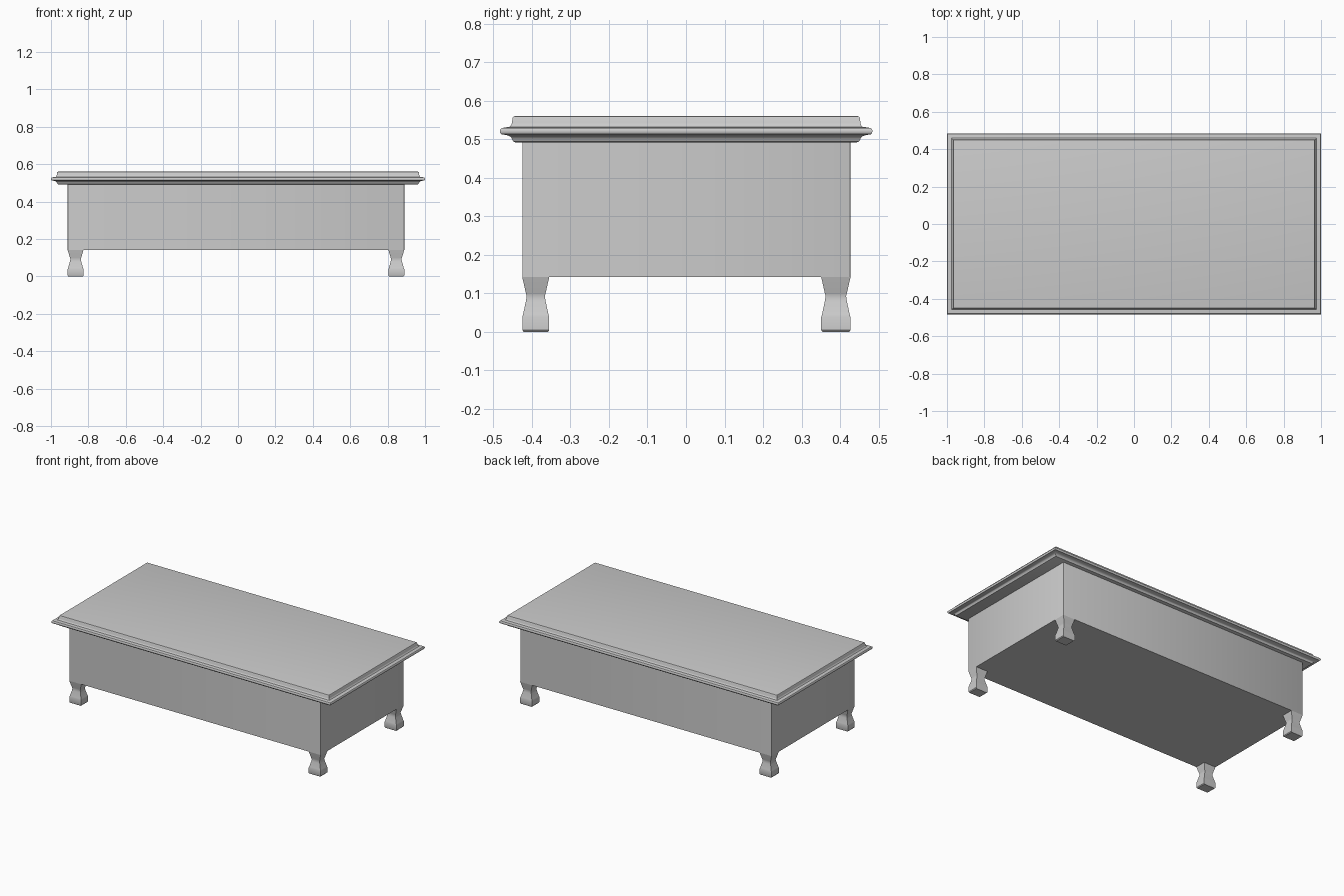
import bpy, bmesh, math

if "Cube" in bpy.data.objects:
    bpy.data.objects.remove(bpy.data.objects["Cube"])

grey = bpy.data.materials.new("plain grey")
grey.diffuse_color = (0.6, 0.6, 0.6, 1)
grey.use_nodes = True
grey.node_tree.nodes["Principled BSDF"].inputs["Base Color"].default_value = grey.diffuse_color


def loft(name, rings, bevel=0.0):
    """Closed solid from stacked rectangles (x0, x1, y0, y1, z)."""
    bm = bmesh.new()
    loops = []
    for x0, x1, y0, y1, z in rings:
        loops.append([bm.verts.new(p) for p in
                      ((x0, y0, z), (x1, y0, z), (x1, y1, z), (x0, y1, z))])
    for a, b in zip(loops, loops[1:]):
        for i in range(4):
            j = (i + 1) % 4
            bm.faces.new((a[i], a[j], b[j], b[i]))
    bm.faces.new(loops[0][::-1])
    bm.faces.new(loops[-1])
    bmesh.ops.recalc_face_normals(bm, faces=bm.faces)
    if bevel:
        # soften the upright corners
        edges = [e for e in bm.edges
                 if abs(e.verts[0].co.z - e.verts[1].co.z) > 0.01]
        bmesh.ops.bevel(bm, geom=edges, offset=bevel, segments=2,
                        profile=0.5, affect='EDGES')
    me = bpy.data.meshes.new(name)
    bm.to_mesh(me)
    bm.free()
    me.materials.append(grey)
    ob = bpy.data.objects.new(name, me)
    bpy.context.collection.objects.link(ob)
    bpy.ops.object.select_all(action='DESELECT')
    ob.select_set(True)
    bpy.context.view_layer.objects.active = ob
    bpy.ops.object.shade_smooth_by_angle(angle=math.radians(35))
    return ob


# Box-shaped apron
X0, X1, Y0, Y1 = -0.911, 0.889, -0.425, 0.427
BOTTOM, TOP = 0.142, 0.5
loft("body", [(X0, X1, Y0, Y1, BOTTOM), (X0, X1, Y0, Y1, TOP)], 0.003)

# Table top with moulded rim: (distance in from the outer edge, height)
profile = [(0.040, 0.492), (0.035, 0.494), (0.032, 0.499), (0.030, 0.504),
           (0.025, 0.508), (0.016, 0.511), (0.004, 0.513), (0.001, 0.516),
           (0.000, 0.521), (0.001, 0.526), (0.004, 0.529), (0.016, 0.531),
           (0.025, 0.532), (0.029, 0.536), (0.031, 0.542), (0.033, 0.556),
           (0.035, 0.559), (0.039, 0.560)]
loft("table_top", [(-1 + d, 1 - d, -0.483 + d, 0.484 - d, z)
                   for d, z in profile])

# Waisted square feet: (inset on each side, height)
foot = [(0.003, 0.0), (0.0, 0.005), (0.0, 0.038), (0.002, 0.045),
        (0.0095, 0.080), (0.0115, 0.093), (0.0095, 0.100), (0.0, 0.142)]
for xname, xa, xb in (("left", X0, -0.826), ("right", 0.804, X1)):
    for yname, ya, yb in (("front", Y0, -0.355), ("back", 0.351, Y1)):
        loft(f"{yname}_{xname}_leg",
             [(xa + d * 1.3, xb - d * 1.3, ya + d, yb - d, z)
              for d, z in foot])
